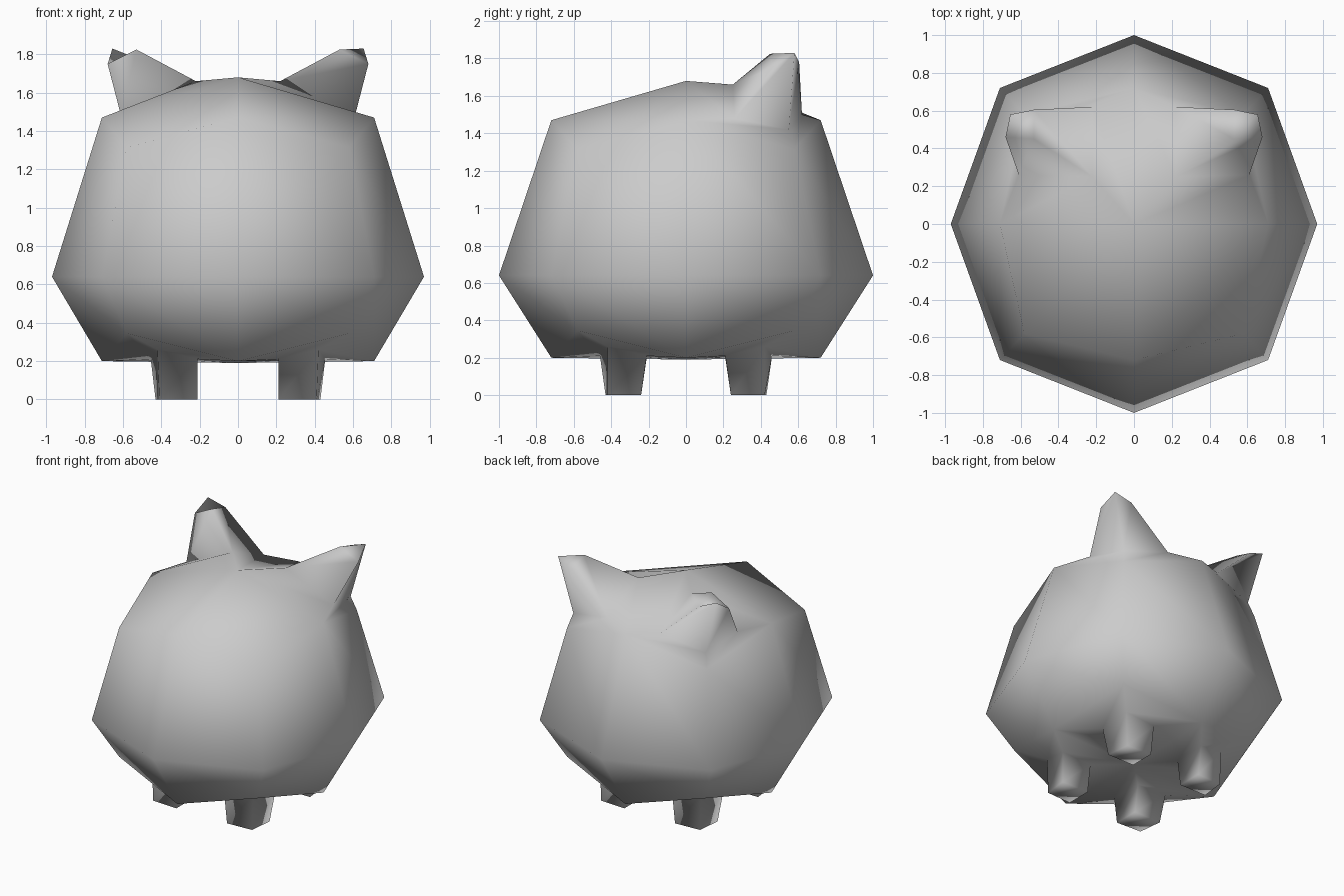
import bpy
import bmesh
from mathutils import Vector

cube = bpy.data.objects.get("Cube")
if cube:
    bpy.data.objects.remove(cube, do_unlink=True)

# Single clay grey colour
grey = bpy.data.materials.new("clay_grey")
grey.use_nodes = True
colour = (0.6, 0.6, 0.6, 1)
grey.diffuse_color = colour
grey.node_tree.nodes["Principled BSDF"].inputs["Base Color"].default_value = colour

bm = bmesh.new()

# Body: a once-divided cube, rounded out into a plump, flat-bottomed ball
bmesh.ops.create_cube(bm, size=2)
bmesh.ops.subdivide_edges(bm, edges=bm.edges[:], cuts=1, use_grid_fill=True)
WIDTH = {1: (0.97, 1.0), 2: (0.71, 0.72), 3: (0.58, 0.58)}
TOP = {1: 1.68, 2: 1.47, 3: 1.315}
BOTTOM = {1: 0.19, 2: 0.20, 3: 0.345}
signs = {}
for v in bm.verts:
    s = tuple(round(c) for c in v.co)
    signs[v] = s
    kind = sum(abs(c) for c in s)
    wx, wy = WIDTH[kind]
    z = 0.64 if s[2] == 0 else (TOP if s[2] > 0 else BOTTOM)[kind]
    v.co = (s[0] * wx, s[1] * wy, z)


def sprout(face, rings):
    """Grow a limb out of a face through successive four-cornered rings.

    Each ring maps a corner (outer in x, outer in y) to a position in the
    +x +y quadrant, which is mirrored to the quadrant of the face."""
    base = list(face.verts)
    corners = [(abs(signs[v][0]), abs(signs[v][1])) for v in base]
    mid = face.calc_center_median()
    mx = 1 if mid.x > 0 else -1
    my = 1 if mid.y > 0 else -1
    bm.faces.remove(face)
    for ring in rings:
        new = []
        for c in corners:
            x, y, z = ring[c]
            new.append(bm.verts.new((x * mx, y * my, z)))
        for i in range(4):
            j = (i + 1) % 4
            bm.faces.new((base[i], base[j], new[j], new[i]))
        base = new
    bm.faces.new(base)


IN, SIDE, OUT, END = (0, 0), (1, 0), (1, 1), (0, 1)

# Legs: short tapered stubs
leg_rings = [
    {IN: (0.21, 0.21, 0.20), SIDE: (0.455, 0.21, 0.21),
     OUT: (0.42, 0.42, 0.26), END: (0.21, 0.46, 0.21)},
    {IN: (0.21, 0.24, 0), SIDE: (0.43, 0.24, 0),
     OUT: (0.41, 0.42, 0), END: (0.21, 0.43, 0)},
]

# Ears: leaning outwards, with a hollow on the rear side
ear_rings = [
    {IN: (0.22, 0.25, 1.66), SIDE: (0.61, 0.26, 1.48),
     OUT: (0.55, 0.55, 1.42), END: (0.22, 0.62, 1.50)},
    {IN: (0.53, 0.45, 1.825), SIDE: (0.68, 0.46, 1.75),
     OUT: (0.655, 0.58, 1.83), END: (0.53, 0.605, 1.78)},
]

for face in bm.faces[:]:
    levels = [signs[v][2] for v in face.verts]
    if all(s == -1 for s in levels):
        sprout(face, leg_rings)
    elif all(s == 1 for s in levels) and face.calc_center_median().y > 0:
        sprout(face, ear_rings)

bmesh.ops.recalc_face_normals(bm, faces=bm.faces[:])
for face in bm.faces:
    face.smooth = True

mesh = bpy.data.meshes.new("body_with_ears_and_legs")
bm.to_mesh(mesh)
bm.free()
mesh.materials.append(grey)
body = bpy.data.objects.new("body_with_ears_and_legs", mesh)
bpy.context.collection.objects.link(body)
